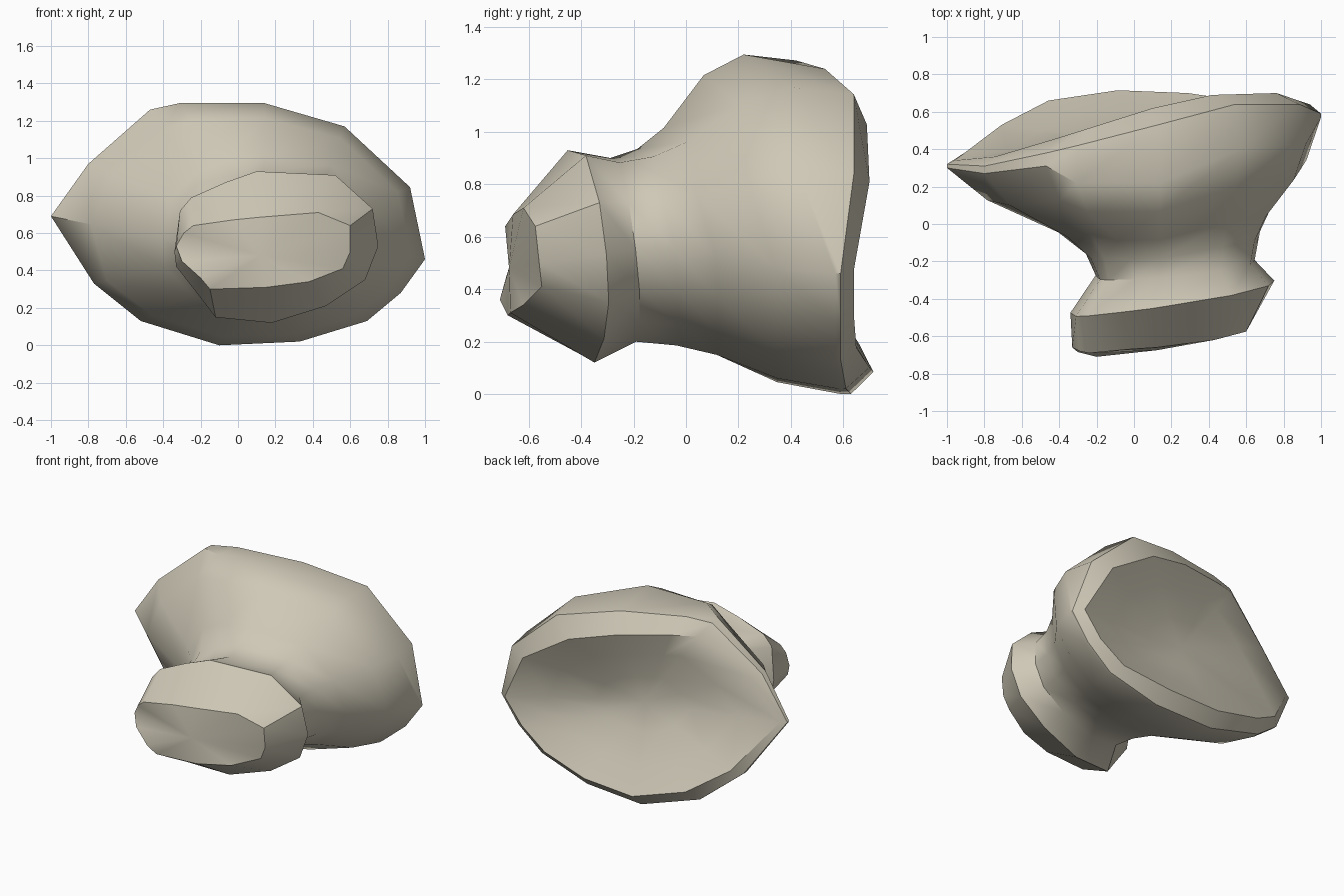
import bpy, bmesh, math
from mathutils import Vector

cube = bpy.data.objects.get("Cube")
if cube:
    bpy.data.objects.remove(cube, do_unlink=True)

# Single warm stone colour
stone = bpy.data.materials.new("warm_stone")
stone.use_nodes = True
colour = (0.62, 0.58, 0.47, 1)
stone.diffuse_color = colour
bsdf = stone.node_tree.nodes["Principled BSDF"]
bsdf.inputs["Base Color"].default_value = colour
bsdf.inputs["Roughness"].default_value = 0.8

# Rounded front face of the knob (x, y, z)
FACE = [(-.33, -.66, .53), (-.29, -.68, .6), (-.24, -.69, .64),
        (-.03, -.67, .67), (.12, -.66, .685), (.43, -.62, .71),
        (.6, -.575, .64), (.6, -.56, .5), (.56, -.55, .41), (.38, -.62, .34),
        (.15, -.67, .31), (-.15, -.68, .3), (-.2, -.71, .36),
        (-.3, -.685, .45)]

# Widest outline of the knob (x, z), in the same order
KNOB = [(-.34, .5), (-.31, .72), (-.25, .79), (-.07, .87), (.1, .93),
        (.52, .91), (.72, .73), (.75, .53), (.68, .35), (.47, .21),
        (.18, .12), (-.12, .15), (-.22, .28), (-.33, .42)]

# Widest line of the flared body (x, y, z)
SHOULDER = [(-1, .3, .69), (-.8, .27, .97), (-.47, .31, 1.26),
            (-.31, .22, 1.295), (.14, .22, 1.295), (.57, .4, 1.17),
            (.92, .43, .845), (1, .57, .46), (.87, .57, .28), (.69, .57, .13),
            (.33, .58, .02), (-.1, .59, 0), (-.52, .55, .13),
            (-.77, .44, .33)]

# Extra fullness of the body between neck and shoulder
FULL = [-.05, 0, 0, .02, .02, 0, 0, 0, 0, 0, 0, .02, .07, .1]

# Depth of the rolled edge behind the shoulder, then the lip's depth and size
ROLL = [.02, .04, .07, .2, .31, .24, .21, .02, .02, .02, .03, .04, .04, .03]
LIP = [(.02, .96), (.05, .93), (.08, .87), (.09, .83), (.09, .79), (.05, .77),
       (.06, .86), (.05, .94), (.05, .93), (.06, .91), (.09, .87), (.085, .87),
       (.07, .88), (.06, .92)]
MIDDLE = Vector((0, 0, .64))


def knob_ring(centre, scale, y, slope_x, slope_z):
    """Knob outline, resized and laid on a tilted plane."""
    ring = []
    for px, pz in KNOB:
        x = centre[0] + (px - .205) * scale[0]
        z = centre[1] + (pz - .525) * scale[1]
        ring.append(Vector((x, y + slope_x * x + slope_z * (z - .5), z)))
    return ring


def blend_ring(start, end, along, outs):
    """Ring between two others, with separate depth and width blends."""
    return [Vector((a.x + (b.x - a.x) * out,
                    a.y + (b.y - a.y) * along,
                    a.z + (b.z - a.z) * out))
            for a, b, out in zip(start, end, outs)]


def inset(p, depth, scale):
    """Point drawn in towards the middle of the rim and moved back."""
    return Vector((p.x * scale, p.y + depth,
                   MIDDLE.z + (p.z - MIDDLE.z) * scale))


# Knob and neck
face = [Vector(p) for p in FACE]
knob = knob_ring((.205, .525), (1, 1), -.42, .16, -.11)
neck = knob_ring((.22, .55), (.78, .865), -.25, .1, -.13)
rings = [face, knob, neck]

# Flared body
shoulder = [Vector(p) for p in SHOULDER]
for along, out in [(.2, .08), (.4, .28), (.7, .78)]:
    outs = [out + full * along / .7 for full in FULL]
    rings.append(blend_ring(neck, shoulder, along, outs))
rings.append(shoulder)

# Rolled edge, lip and hollow bowl
edge = [inset(p, d, 1 - .87 * d * d) for p, d in zip(shoulder, ROLL)]
lip = [inset(p, d, s) for p, (d, s) in zip(edge, LIP)]
rings += [edge, lip]
count = len(lip)
floor = Vector((0, .46, .62))
for out, along in [(.7, .6), (.35, .22)]:
    rings.append(blend_ring([floor] * count, lip, along, [out] * count))

# Skin the rings into one closed shell
bm = bmesh.new()
loops = [[bm.verts.new(p) for p in ring] for ring in rings]
for a, b in zip(loops, loops[1:]):
    for i in range(count):
        j = (i + 1) % count
        bm.faces.new((a[i], a[j], b[j], b[i]))
for loop, centre in [(loops[0], (.12, -.675, .48)), (loops[-1], floor)]:
    hub = bm.verts.new(centre)
    for i in range(count):
        bm.faces.new((loop[i], loop[(i + 1) % count], hub))
bmesh.ops.recalc_face_normals(bm, faces=bm.faces)

mesh = bpy.data.meshes.new("flared_horn")
bm.to_mesh(mesh)
bm.free()
mesh.materials.append(stone)
horn = bpy.data.objects.new("flared_horn", mesh)
bpy.context.collection.objects.link(horn)
bpy.ops.object.select_all(action='DESELECT')
horn.select_set(True)
bpy.context.view_layer.objects.active = horn
bpy.ops.object.shade_smooth_by_angle(angle=math.radians(38))
